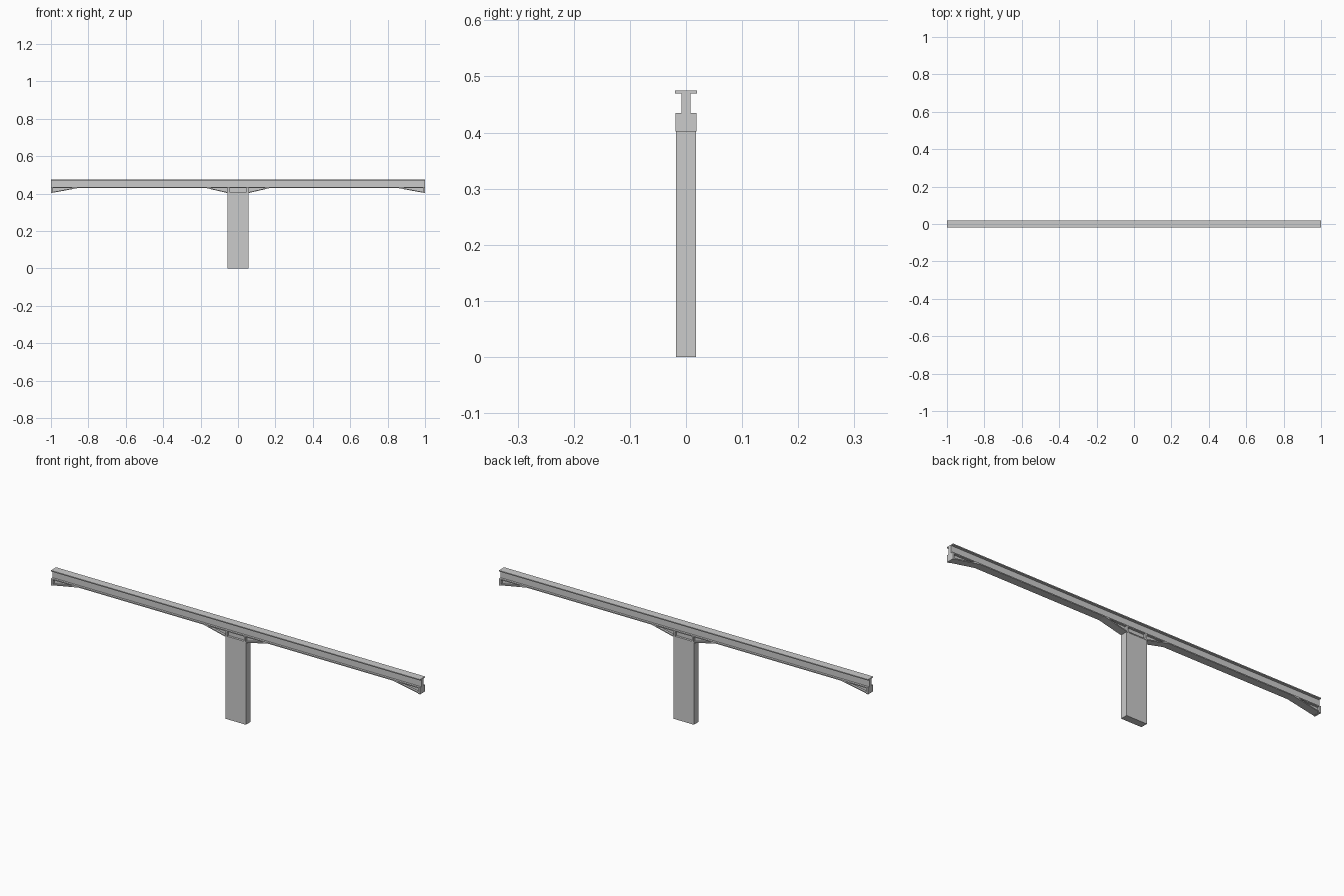
import bpy

if "Cube" in bpy.data.objects:
    bpy.data.objects.remove(bpy.data.objects["Cube"])


def prism(name, profile, axis, half):
    """Extrude a closed 2D profile: axis 'X' takes (y, z) points, axis 'Y' takes (x, z)."""
    lo, hi = half if isinstance(half, tuple) else (-half, half)
    n = len(profile)
    verts = [((t, a, z) if axis == 'X' else (a, t, z)) for t in (lo, hi) for a, z in profile]
    faces = [tuple(range(n)), tuple(range(2 * n - 1, n - 1, -1))]
    faces += [(i, i + n, (i + 1) % n + n, (i + 1) % n) for i in range(n)]
    mesh = bpy.data.meshes.new(name)
    mesh.from_pydata(verts, [], faces)
    import bmesh
    bm = bmesh.new()
    bm.from_mesh(mesh)
    bmesh.ops.recalc_face_normals(bm, faces=bm.faces)
    bm.to_mesh(mesh)
    bm.free()
    ob = bpy.data.objects.new(name, mesh)
    bpy.context.collection.objects.link(ob)
    return ob


W, WEB, T = 0.019, 0.008, 0.005      # half flange width, half web, plate thickness
TOP, UNDER, LOW = 0.475, 0.430, 0.402

# Long I-section girder
side = [(0.02, TOP), (0.02, TOP - T), (WEB, TOP - T), (WEB, UNDER + T), (W, UNDER + T), (W, UNDER)]
prism("girder", side + [(-y, z) for y, z in reversed(side)], 'X', 1.0)

# Rectangular column
prism("column", [(-0.055, 0), (0.055, 0), (0.055, LOW), (-0.055, LOW)], 'Y', 0.0174)

# Haunches: sloped flange, web and stiffener plate, at the column and the girder ends
for s, label in ((-1, "left"), (1, "right")):
    for deep, thin, inner, place in ((0.055, 0.175, 0.0, "column"), (1.0, 0.85, 1.0, "end")):
        d, t, i = s * deep, s * thin, s * inner
        flange = [(t, UNDER), (d, LOW), (d, LOW + T), (t, UNDER + T)]
        web = [(t, UNDER), (d, LOW), (d, UNDER), ]
        if i != d:
            flange = [(t, UNDER), (d, LOW), (i, LOW), (i, LOW + T), (d, LOW + T), (t, UNDER + T)]
            web = [(t, UNDER), (d, LOW), (i, LOW), (i, UNDER)]
        prism(f"{place}_haunch_flange_{label}", flange, 'Y', W)
        prism(f"{place}_haunch_web_{label}", web, 'Y', WEB)
        p = d - s * 0.01 if place == "end" else d
        q = p + s * 0.01 if place == "end" else d - s * 0.01
        prism(f"{place}_stiffener_{label}",
              [(-W, LOW), (W, LOW), (W, UNDER + T), (-W, UNDER + T)], 'X', (min(p, q), max(p, q)))
